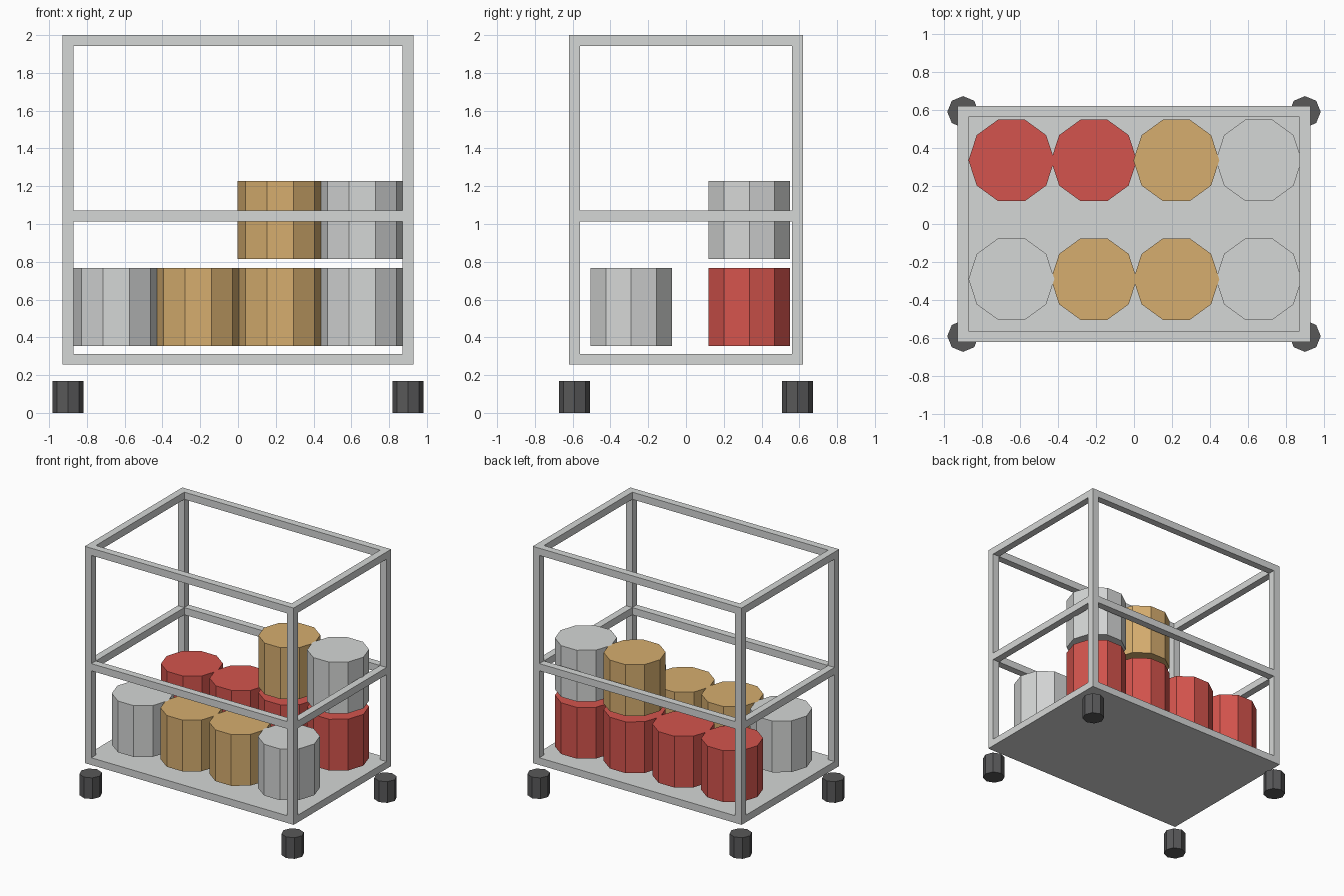
import bpy
import math

if "Cube" in bpy.data.objects:
    bpy.data.objects.remove(bpy.data.objects["Cube"], do_unlink=True)


def material(name, rgb):
    # sRGB 0-255 to linear
    lin = [((c / 255 + 0.055) / 1.055) ** 2.4 for c in rgb]
    m = bpy.data.materials.new(name)
    m.use_nodes = True
    m.diffuse_color = (*lin, 1)
    m.node_tree.nodes["Principled BSDF"].inputs["Base Color"].default_value = (*lin, 1)
    return m


GREY = material("light grey", (213, 215, 214))
RED = material("red", (212, 84, 77))
TAN = material("tan", (214, 174, 111))
DARK = material("dark grey", (88, 88, 89))


def box(name, lo, hi, mat):
    bpy.ops.mesh.primitive_cube_add(size=1, location=[(a + b) / 2 for a, b in zip(lo, hi)])
    ob = bpy.context.object
    ob.name = name
    ob.scale = [b - a for a, b in zip(lo, hi)]
    ob.data.materials.append(mat)


def drum(name, sides, radius, x, y, z0, z1, mat):
    # first corner points along +x
    bpy.ops.mesh.primitive_cylinder_add(vertices=sides, radius=radius, depth=z1 - z0,
                                        location=(x, y, (z0 + z1) / 2),
                                        rotation=(0, 0, math.pi / 2))
    ob = bpy.context.object
    ob.name = name
    ob.data.materials.append(mat)


X, Y, BAR = 0.93, 0.62, 0.058
FLOOR, TOP = 0.255, 2.0

# Floor slab
box("floor", (-X, -Y, FLOOR), (X, Y, FLOOR + BAR), GREY)

# Corner posts and wheels
for sx, side in ((-1, "right"), (1, "left")):
    for sy, end in ((-1, "front"), (1, "back")):
        cx, cy = sx * (X - BAR / 2), sy * (Y - BAR / 2)
        h = BAR / 2
        box(f"post_{end}_{side}", (cx - h, cy - h, FLOOR + BAR), (cx + h, cy + h, TOP), GREY)
        drum(f"wheel_{end}_{side}", 8, 0.083, sx * 0.9, sy * 0.59, 0, 0.17, DARK)

# Middle and top rails on all four sides
for level, z in (("middle", 1.013), ("top", TOP - BAR)):
    for s, end, side in ((-1, "front", "right"), (1, "back", "left")):
        cy, cx, h = s * (Y - BAR / 2), s * (X - BAR / 2), BAR / 2
        box(f"{level}_rail_{end}", (-X + BAR, cy - h, z), (X - BAR, cy + h, z + BAR), GREY)
        box(f"{level}_rail_{side}", (cx - h, -Y + BAR, z), (cx + h, Y - BAR, z + BAR), GREY)

# Canisters, listed from the right side to the left side
rows = (
    ("front_canister", -0.29, 0.355, (GREY, TAN, TAN, GREY)),
    ("back_canister", 0.335, 0.355, (RED, RED, RED, RED)),
    ("upper_canister", 0.335, 0.815, (None, None, TAN, GREY)),
)
for name, y, z, colours in rows:
    for i, mat in enumerate(colours):
        if mat:
            drum(f"{name}_{i + 1}", 10, 0.226, -0.645 + 0.434 * i, y, z, z + 0.413, mat)
